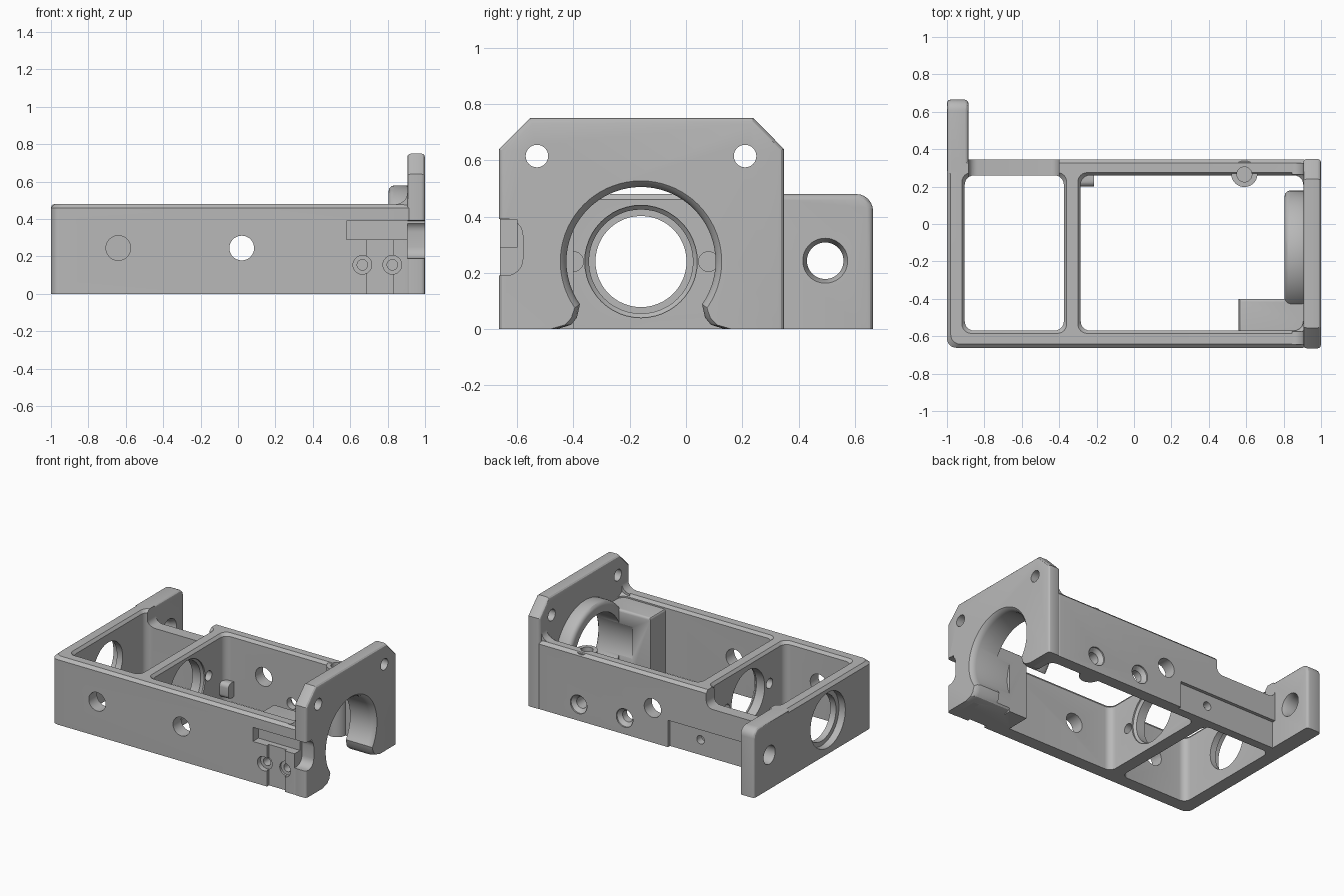
import bpy, bmesh
from math import sin, cos, pi, radians

cube = bpy.data.objects.get("Cube")
if cube:
    bpy.data.objects.remove(cube, do_unlink=True)

grey = bpy.data.materials.new("light_grey")
grey.use_nodes = True
grey.diffuse_color = (0.48, 0.48, 0.48, 1)
grey.node_tree.nodes["Principled BSDF"].inputs["Base Color"].default_value = grey.diffuse_color

PLACE = {"X": lambda p, a, b: (p, a, b),
         "Y": lambda p, a, b: (a, p, b),
         "Z": lambda p, a, b: (a, b, p)}


def loft(name, axis, sections, edge=0):
    """Skin (position, outline) sections along an axis; edge bevels both cap rims."""
    bm = bmesh.new()
    rings = [[bm.verts.new(PLACE[axis](pos, a, b)) for a, b in pts] for pos, pts in sections]
    for low, high in zip(rings, rings[1:]):
        for i in range(len(low)):
            bm.faces.new((low[i - 1], low[i], high[i], high[i - 1]))
    caps = [bm.faces.new(rings[0]), bm.faces.new(rings[-1])]
    bmesh.ops.recalc_face_normals(bm, faces=bm.faces)
    if edge:
        rim = [e for f in caps for e in f.edges if max(v.co.z for v in e.verts) > 0.01]
        bmesh.ops.bevel(bm, geom=rim, offset=edge, segments=3, profile=0.5, affect="EDGES")
    mesh = bpy.data.meshes.new(name)
    bm.to_mesh(mesh)
    bm.free()
    mesh.materials.append(grey)
    obj = bpy.data.objects.new(name, mesh)
    bpy.context.collection.objects.link(obj)
    return obj


def circle(a, b, r, n=48):
    return [(a + r * cos(2 * pi * i / n), b + r * sin(2 * pi * i / n)) for i in range(n)]


def rounded(a0, a1, b0, b1, r=0.05, grow=0):
    """Rectangle with rounded corners, optionally grown outwards."""
    a0, a1, b0, b1, pts = a0 - grow, a1 + grow, b0 - grow, b1 + grow, []
    corners = ((a1 - r, b1 - r), (a0 + r, b1 - r), (a0 + r, b0 + r), (a1 - r, b0 + r))
    for k, (a, b) in enumerate(corners):
        for i in range(7):
            t = (k + i / 6) * pi / 2
            pts.append((a + r * cos(t), b + r * sin(t)))
    return pts


def rect(a0, a1, b0, b1):
    return [(a0, b0), (a1, b0), (a1, b1), (a0, b1)]


def combine(tool, operation):
    mod = frame.modifiers.new(operation, "BOOLEAN")
    mod.operation, mod.solver, mod.object = operation, "EXACT", tool
    bpy.context.view_layer.objects.active = frame
    bpy.ops.object.modifier_apply(modifier=mod.name)
    bpy.data.objects.remove(tool, do_unlink=True)


def add(axis, sections, edge=0):
    combine(loft("addition", axis, sections, edge), "UNION")


def cut(axis, sections):
    combine(loft("cutter", axis, sections), "DIFFERENCE")


def drill(axis, a, b, *steps):
    """Turned cutter given as (position, radius) steps."""
    cut(axis, [(pos, circle(a, b, r)) for pos, r in steps])


# Box frame with a chamfered rim
outer = (-1, 0.95, -0.662, 0.345)
frame = loft("frame", "Z", [(0, rounded(*outer)), (0.46, rounded(*outer)),
                            (0.48, rounded(*outer, grow=-0.02))])

# Two open bays, leaving the middle wall between them
for x0, x1 in ((-0.905, -0.375), (-0.285, 0.905)):
    bay = (x0, x1, -0.57, 0.26)
    cut("Z", [(-0.1, rounded(*bay)), (0.46, rounded(*bay)), (0.5, rounded(*bay, grow=0.03))])

# Lowered stretch of the back wall
cut("Y", [(0.2, rounded(-0.885, -0.4, 0.36, 0.7)), (0.4, rounded(-0.885, -0.4, 0.36, 0.7))])

# Mounting ear behind the end wall
ear = [(0.27, 0), (0.665, 0)] + [(0.605 + 0.06 * cos(t * pi / 12), 0.42 + 0.06 * sin(t * pi / 12))
                                 for t in range(7)] + [(0.27, 0.48)]
add("X", [(-1, ear), (-0.885, ear)], 0.02)

# Tall end plate with clipped corners
plate = [(-0.665, 0), (0.348, 0), (0.348, 0.64), (0.24, 0.75), (-0.555, 0.75), (-0.665, 0.64)]
add("X", [(0.905, plate), (1, plate)], 0.02)

# Fillets joining the long walls to the plate
fillet = [(0.845 + 0.06 * sin(t * pi / 12), 0.54 - 0.06 * cos(t * pi / 12)) for t in range(7)]
fillet = [(0.845, 0.46)] + fillet + [(0.93, 0.54), (0.93, 0.46)]
for y0, y1 in ((-0.645, -0.575), (0.265, 0.325)):
    add("Y", [(y0, fillet), (y1, fillet)])

# Bearing boss behind the plate
CY, CZ = -0.16, 0.24
start = -pi / 4
boss = [(CY + 0.34 * cos(start + i * 1.5 * pi / 40), CZ + 0.34 * sin(start + i * 1.5 * pi / 40))
        for i in range(41)]
add("X", [(0.805, boss), (0.93, boss)], 0.03)

# Corner block, screw post and small stop
block = rect(0.56, 0.93, -0.6, -0.4)
add("Z", [(0, block), (0.45, block)], 0.015)
post = circle(0.59, 0.268, 0.07)
add("Z", [(0, post), (0.475, post)])
stop = rounded(0.2, 0.28, 0.04, 0.15, 0.03)
add("X", [(-0.3, stop), (-0.215, stop)])


def arch(r):
    """Bore outline that flares out through the bottom edge."""
    pts = [(CY + r * cos(radians(a)), CZ + r * sin(radians(a))) for a in range(-35, 216, 5)]
    left = [(CY - r * k, z) for k, z in ((0.86, 0.04), (0.94, 0.015), (1.12, 0), (1.12, -0.1))]
    right = [(2 * CY - y, z) for y, z in reversed(left)]
    return pts + left + right


# Main bore with a flared mouth, then the bores of the two inner walls
cut("X", [(0.7, arch(0.265)), (0.96, arch(0.265)), (0.985, arch(0.272)), (1.005, arch(0.292))])
drill("X", CY, CZ, (-0.45, 0.185), (-0.31, 0.185), (-0.295, 0.2), (-0.2, 0.2))
drill("X", CY, CZ, (-1.1, 0.195), (-0.95, 0.195))
drill("X", CY, CZ, (-1.1, 0.162), (-0.8, 0.162))

# Plate, middle wall and ear holes
for y in (-0.53, 0.21):
    drill("X", y, 0.615, (0.85, 0.04), (1.1, 0.04))
for y in (-0.4, 0.08):
    drill("X", y, CZ, (-0.45, 0.035), (-0.2, 0.035))
drill("X", 0.495, 0.243, (-1.1, 0.065), (-0.92, 0.065), (-0.88, 0.082), (-0.8, 0.082))

# Long wall holes
drill("Y", 0.02, 0.245, (-0.8, 0.066), (0.5, 0.066))
drill("Y", -0.64, 0.245, (-0.8, 0.066), (-0.5, 0.066))
for x in (0.24, 0.6):
    drill("Y", x, 0.115, (0.22, 0.04), (0.31, 0.04), (0.335, 0.065), (0.4, 0.065))
drill("Z", 0.59, 0.265, (0.36, 0.04), (0.6, 0.04))

# Shallow relief along the back wall
relief = rect(-0.885, -0.1, -0.1, 0.19)
cut("Y", [(0.322, relief), (0.4, relief)])
drill("Y", -0.34, 0.107, (0.27, 0.03), (0.4, 0.03))

# Front sensor slot, end notch and cable channel
for outline, depth in ((rect(0.58, 1.1, 0.29, 0.39), -0.6),
                       (rect(0.69, 0.83, -0.1, 0.3), -0.64)):
    cut("Y", [(-0.8, outline), (depth, outline)])
notch = rounded(-0.8, -0.58, 0.19, 0.392, 0.06)
cut("X", [(0.907, notch), (1.1, notch)])
for x in (0.665, 0.825):
    drill("Y", x, 0.155, (-0.8, 0.05), (-0.625, 0.05))
    drill("Y", x, 0.155, (-0.8, 0.028), (-0.52, 0.028))

# Smooth rounded surfaces, keep machined edges crisp
bpy.ops.object.select_all(action="DESELECT")
frame.select_set(True)
bpy.context.view_layer.objects.active = frame
bpy.ops.object.shade_smooth_by_angle(angle=radians(30))
